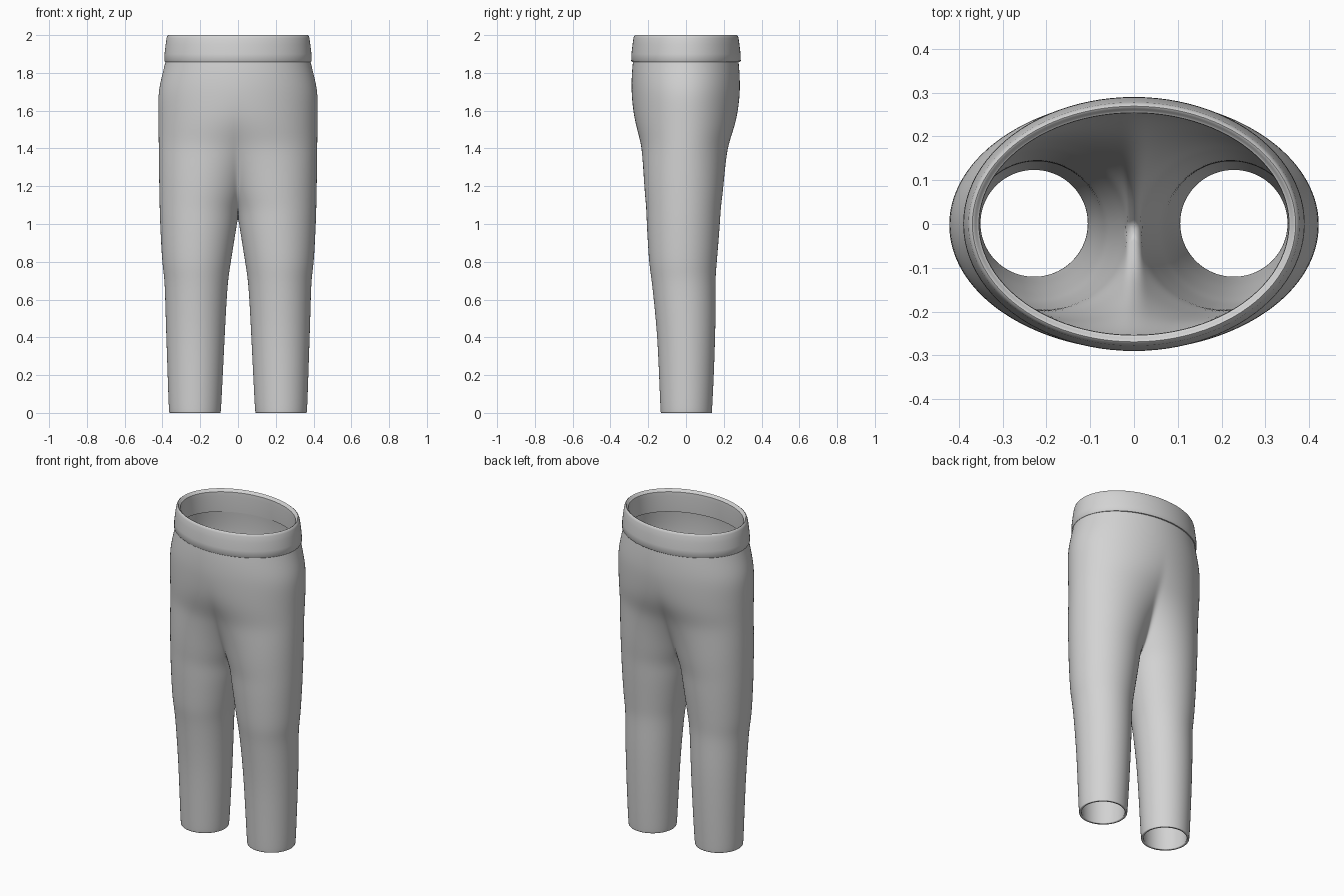
import bpy
import bmesh
from math import acos, cos, sin, pi

if "Cube" in bpy.data.objects:
    bpy.data.objects.remove(bpy.data.objects["Cube"], do_unlink=True)

# Single fabric colour
fabric = bpy.data.materials.new("grey_fabric")
fabric.use_nodes = True
colour = (0.65, 0.65, 0.65, 1.0)
fabric.diffuse_color = colour
fabric.node_tree.nodes["Principled BSDF"].inputs["Base Color"].default_value = colour


def loft(name, rings, wrap=False):
    """Skin a stack of rings that run counter-clockwise seen from above."""
    bm = bmesh.new()
    grid = [[bm.verts.new(point) for point in ring] for ring in rings]
    pairs = list(zip(grid, grid[1:]))
    if wrap:
        pairs.append((grid[-1], grid[0]))
    for low, high in pairs:
        for i in range(len(low) - 1):
            bm.faces.new((low[i], low[i + 1], high[i + 1], high[i]))
    bmesh.ops.remove_doubles(bm, verts=bm.verts, dist=0.0001)
    mesh = bpy.data.meshes.new(name)
    bm.to_mesh(mesh)
    bm.free()
    mesh.materials.append(fabric)
    obj = bpy.data.objects.new(name, mesh)
    bpy.context.collection.objects.link(obj)
    return obj


def arc(z, outer, inner, front, back, count=36):
    """Ellipse between the given limits, cut open where it crosses x = 0."""
    cx, rx = (outer + inner) / 2, (outer - inner) / 2
    cy, ry = (front + back) / 2, (back - front) / 2
    end = acos(max(-1.0, -cx / rx))
    angles = [end * (2 * i / count - 1) for i in range(count + 1)]
    ring = [[cx + rx * cos(a), cy + ry * sin(a), z] for a in angles]
    if inner <= 0:
        ring[0][0] = ring[-1][0] = 0.0
    return ring


def smooth(obj, angle):
    bpy.ops.object.select_all(action="DESELECT")
    obj.select_set(True)
    bpy.context.view_layer.objects.active = obj
    bpy.ops.object.shade_smooth_by_angle(angle=angle)


# Left half of the trousers: height, outer x, inner x, front y, back y.
# A negative inner x means the two halves are joined at that height.
sections = [
    (0.0, 0.364, 0.092, -0.134, 0.137),
    (0.02, 0.367, 0.089, -0.136, 0.139),
    (0.2, 0.373, 0.08, -0.143, 0.148),
    (0.4, 0.38, 0.07, -0.152, 0.155),
    (0.56, 0.385, 0.062, -0.167, 0.158),
    (0.71, 0.389, 0.052, -0.183, 0.156),
    (0.78, 0.401, 0.04, -0.195, 0.162),
    (0.92, 0.409, 0.018, -0.204, 0.174),
    (1.03, 0.414, 0.0, -0.21, 0.182),
    (1.12, 0.416, -0.025, -0.216, 0.191),
    (1.23, 0.418, -0.06, -0.224, 0.202),
    (1.34, 0.419, -0.12, -0.231, 0.213),
    (1.42, 0.42, -0.19, -0.238, 0.225),
    (1.5, 0.421, -0.28, -0.26, 0.253),
    (1.58, 0.422, -0.37, -0.278, 0.273),
    (1.68, 0.423, -0.423, -0.288, 0.285),
    (1.75, 0.412, -0.412, -0.289, 0.286),
    (1.83, 0.391, -0.391, -0.285, 0.282),
    (1.9, 0.376, -0.376, -0.276, 0.274),
]
trousers = loft("trouser_legs_and_seat", [arc(*row) for row in sections])
mirror = trousers.modifiers.new("Mirror", "MIRROR")
mirror.merge_threshold = 0.001
subdivide = trousers.modifiers.new("Subdivision", "SUBSURF")
subdivide.levels = subdivide.render_levels = 2
shell = trousers.modifiers.new("Fabric", "SOLIDIFY")
shell.thickness = 0.013
shell.offset = -1
smooth(trousers, pi / 3)

# Waistband: closed cross-section swept round an ellipse (inset, height)
band_profile = [
    (0.004, 1.858), (0.0, 1.864), (0.001, 1.9), (0.007, 1.95),
    (0.012, 1.985), (0.016, 1.996), (0.021, 2.0), (0.027, 1.997),
    (0.03, 1.988), (0.036, 1.985), (0.037, 1.96), (0.03, 1.858),
]
steps = 96
turns = [2 * pi * i / steps for i in range(steps + 1)]
rings = [[((0.39 - inset) * cos(a), (0.29 - inset) * sin(a), z) for a in turns]
         for inset, z in band_profile]
waistband = loft("waistband", rings, wrap=True)
smooth(waistband, pi / 4)
